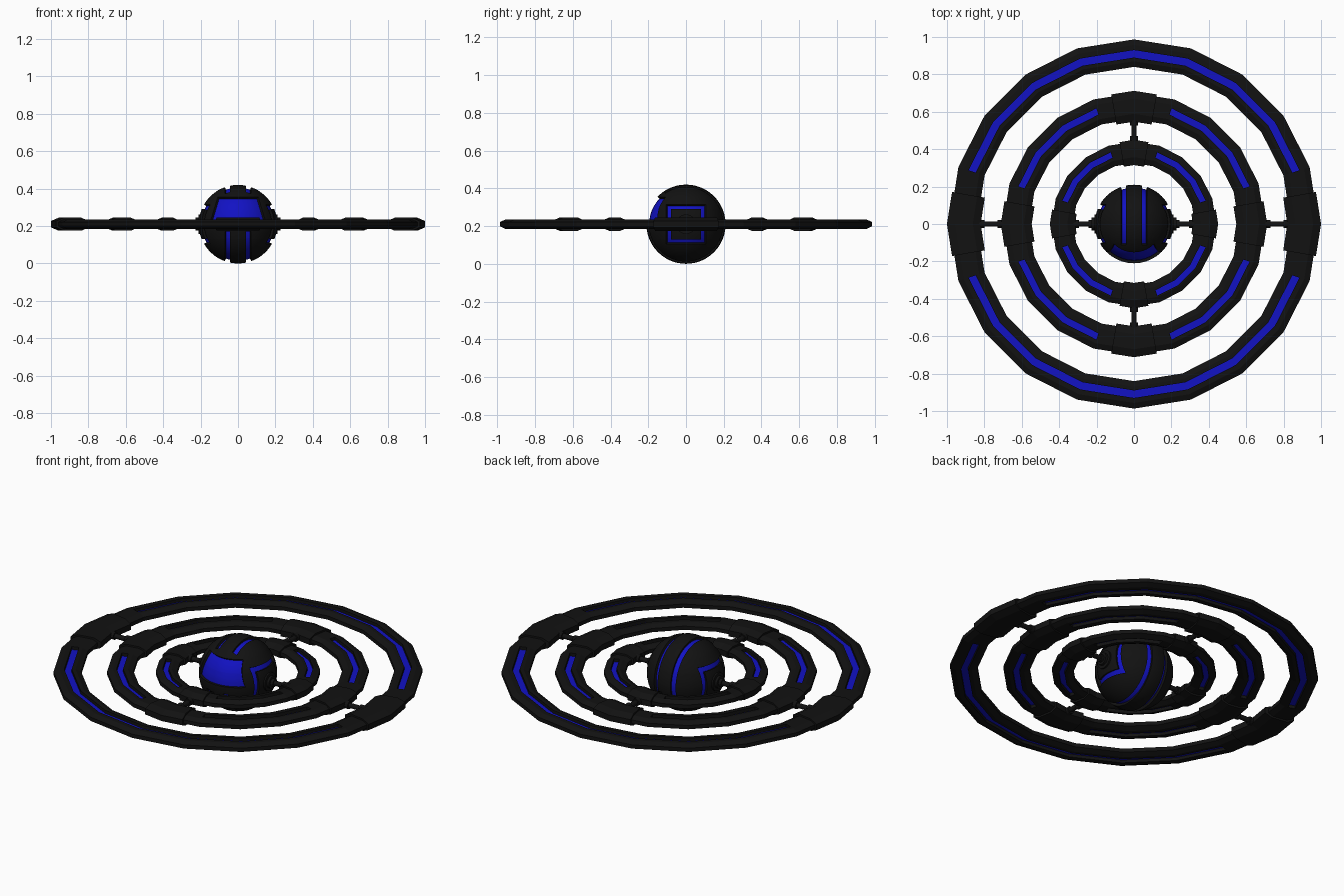
import bpy, bmesh, math
from mathutils import Vector, Matrix

if "Cube" in bpy.data.objects:
    bpy.data.objects.remove(bpy.data.objects["Cube"])

C = 0.21  # height of the shared centre


def material(name, rgb):
    m = bpy.data.materials.new(name)
    m.diffuse_color = (*rgb, 1)
    m.use_nodes = True
    m.node_tree.nodes["Principled BSDF"].inputs["Base Color"].default_value = m.diffuse_color
    return m


BLACK = material("black", (0.006, 0.006, 0.006))
BLUE = material("blue", (0.006, 0.006, 0.55))


def finish(bm, name):
    bmesh.ops.recalc_face_normals(bm, faces=bm.faces)
    me = bpy.data.meshes.new(name)
    bm.to_mesh(me)
    bm.free()
    me.materials.append(BLACK)
    me.materials.append(BLUE)
    ob = bpy.data.objects.new(name, me)
    ob.location.z = C
    bpy.context.collection.objects.link(ob)
    return ob


def section(r0, r1, h, c, k, groove=None):
    """Chamfered cross-section (radius, height), optionally grooved above and below."""
    top = [(r0, c), (r0 + k, h)]
    if groove:
        g0, g1, f = groove
        top += [(g0, h), (g0, f), (g1, f), (g1, h)]
    top += [(r1 - k, h), (r1, c)]
    return top + [(r, -z) for r, z in reversed(top)]


def sweep(bm, sec, stations, blue_z=None):
    """Sweep a section through (angle in degrees, radius factor) stations, capped."""
    rows = []
    for a, s in stations:
        t = math.radians(a)
        rows.append([bm.verts.new((r * s * math.cos(t), r * s * math.sin(t), z)) for r, z in sec])
    n = len(sec)
    for p, q in zip(rows, rows[1:]):
        for i in range(n):
            j = (i + 1) % n
            f = bm.faces.new((p[i], p[j], q[j], q[i]))
            if blue_z and abs(sec[i][1]) == blue_z and sec[i][1] == sec[j][1]:
                f.material_index = 1
    bm.faces.new(rows[0])
    bm.faces.new(rows[-1])


def ring(name, r0, r1, g0, g1, stripes, plains):
    bm = bmesh.new()
    floor = 0.007
    for a0, a1 in stripes:
        sweep(bm, section(r0, r1, 0.025, 0.011, 0.03, (g0, g1, floor)),
              [(a, 1) for a in range(a0, a1 + 1, 18)], floor)
    for a0, a1 in plains:
        sweep(bm, section(r0, r1, 0.025, 0.011, 0.03),
              [(a, 1) for a in range(a0, a1 + 1, 18)])
    return finish(bm, name)


def housings(name, r0, r1, angles, w=10):
    # thicker sleeves that follow the ring around each pivot
    bm = bmesh.new()
    s = math.cos(math.radians(9)) / math.cos(math.radians(9 - w))
    for a in angles:
        sweep(bm, section(r0, r1, 0.035, 0.017, 0.042), [(a - w, s), (a, 1), (a + w, s)])
    return finish(bm, name)


def rod(bm, angle, d0, d1, r, seg=12):
    """Cylinder lying along a horizontal direction, from distance d0 to d1."""
    m = (Matrix.Rotation(math.radians(angle), 4, 'Z')
         @ Matrix.Translation(((d0 + d1) / 2, 0, 0)) @ Matrix.Rotation(math.pi / 2, 4, 'Y'))
    bmesh.ops.create_cone(bm, cap_ends=True, segments=seg, radius1=r, radius2=r,
                          depth=d1 - d0, matrix=m)


def pivots(name, angles, d0, d1):
    bm = bmesh.new()
    for a in angles:
        rod(bm, a, d0 - 0.01, d1 + 0.01, 0.014)
        rod(bm, a, d0 - 0.01, d0 + 0.02, 0.022)
        rod(bm, a, d1 - 0.02, d1 + 0.01, 0.022)
    return finish(bm, name)


# Rings with recessed stripes
halves = [(18, 162), (198, 342)]
quarters = [(q + 18, q + 72) for q in (0, 90, 180, 270)]
sides = [(-18, 18), (162, 198)]
corners = [(q - 18, q + 18) for q in (0, 90, 180, 270)]
ring("outer_ring", 0.84, 0.987, 0.89, 0.93, halves, sides)
ring("middle_ring", 0.56, 0.70, 0.615, 0.65, quarters, corners)
ring("inner_ring", 0.325, 0.44, 0.372, 0.403, quarters, corners)

# Pivot sleeves and pins, alternating axes
cross = (0, 90, 180, 270)
housings("outer_housings", 0.82, 1.0, (0, 180))
housings("middle_housings", 0.547, 0.712, cross)
housings("inner_housings", 0.315, 0.45, cross)
pivots("outer_pivots", (0, 180), 0.71, 0.82)
pivots("middle_pivots", (90, 270), 0.45, 0.547)
pivots("inner_pivots", (0, 180), 0.222, 0.315)

# Core sphere: cut along panel lines, then sink the coloured areas
R = 0.21
bm = bmesh.new()
bmesh.ops.create_uvsphere(bm, u_segments=40, v_segments=24, radius=R)
X, Y, Z = Vector((1, 0, 0)), Vector((0, 1, 0)), Vector((0, 0, 1))
SLANT, WIN = 0.3, 0.152        # window side slope and half width
G0, G1 = 0.042, 0.07           # long bands over the top, back and bottom
F0, F1 = 0.08, 0.105           # square frame on each side
cuts = [(X * s * d, X) for s in (-1, 1) for d in (G0, G1)]
cuts += [(v * s * d, v) for v in (Y, Z) for s in (-1, 1) for d in (F0, F1)]
cuts += [(X * s * WIN, X * s + Z * SLANT) for s in (-1, 1)]
cuts += [(Z * 0.005, Z), (Z * 0.145, Z), (Z * -0.04, Z), (Y * -0.112, Y)]
for co, no in cuts:
    bmesh.ops.bisect_plane(bm, geom=bm.verts[:] + bm.edges[:] + bm.faces[:],
                           dist=1e-5, plane_co=co, plane_no=no.normalized())


def sunken(c):
    x, y, z = abs(c.x), c.y, c.z
    window = y < 0 and 0.005 < z < 0.145 and x + SLANT * z < WIN
    band = G0 < x < G1 and (y > -0.112 or z < -0.04)
    m = max(abs(y), abs(z))
    frame = x > 0.12 and F0 < m < F1
    return window or band or frame


faces = [f for f in bm.faces if sunken(f.calc_center_median())]
for f in faces:
    f.material_index = 1
ext = bmesh.ops.extrude_face_region(bm, geom=faces)["geom"]
for v in (g for g in ext if isinstance(g, bmesh.types.BMVert)):
    v.co *= 0.93
old = [f for f in faces if f.is_valid]
if old:
    bmesh.ops.delete(bm, geom=old, context='FACES')
# groove walls stay dark
for f in bm.faces:
    radii = [v.co.length for v in f.verts]
    f.material_index = 1 if max(radii) < R * 0.96 else 0
core = finish(bm, "core_sphere")

# Round hubs on both sides of the core
bm = bmesh.new()
for a in (0, 180):
    rod(bm, a, 0.17, 0.212, 0.052, 24)
    rod(bm, a, 0.20, 0.226, 0.035, 24)
hubs = finish(bm, "core_hubs")

for ob in (core, hubs):
    bpy.ops.object.select_all(action='DESELECT')
    ob.select_set(True)
    bpy.context.view_layer.objects.active = ob
    bpy.ops.object.shade_smooth_by_angle(angle=math.radians(30))
